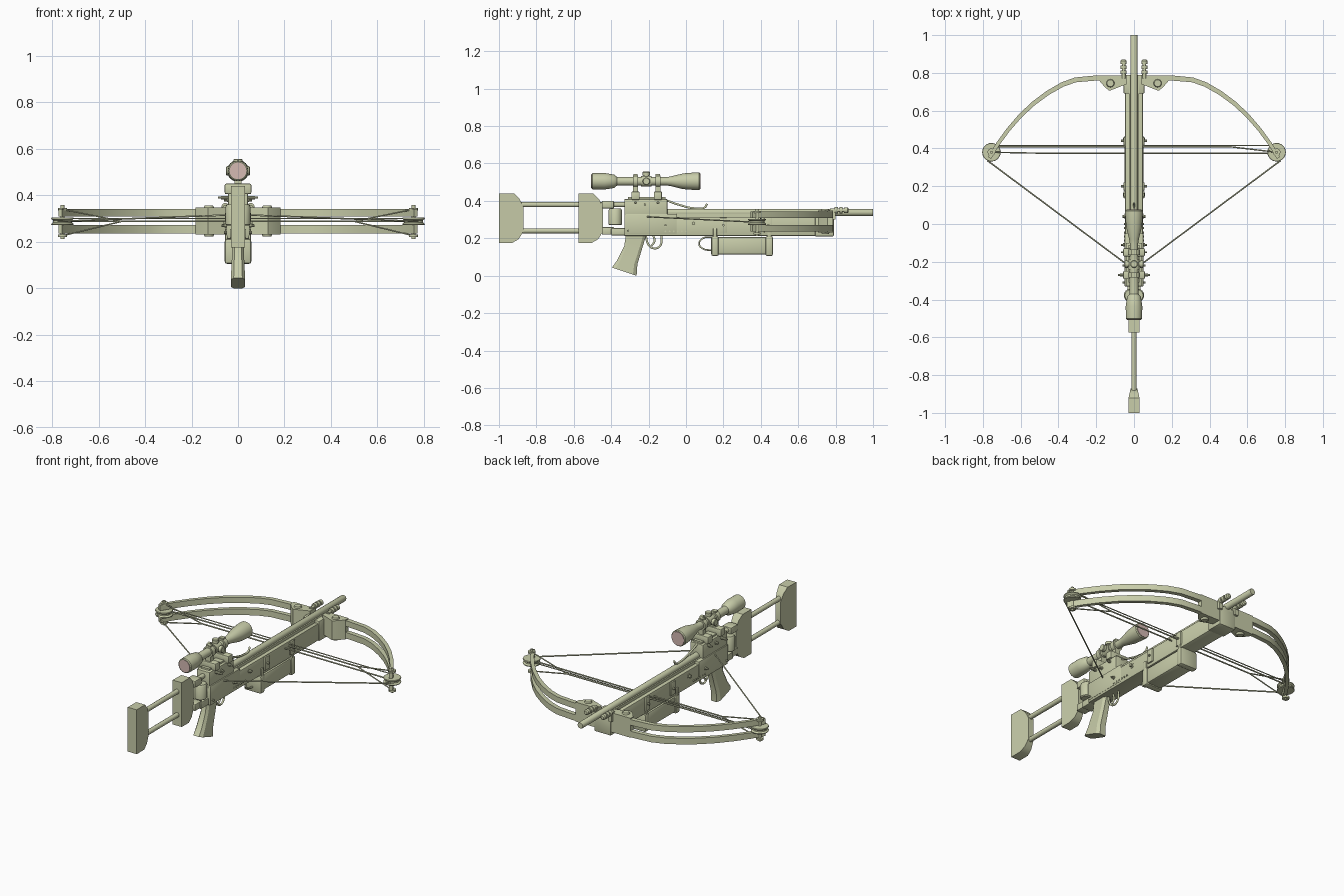
import bpy, bmesh, math
from mathutils import Vector

if "Cube" in bpy.data.objects:
    bpy.data.objects.remove(bpy.data.objects["Cube"])


def material(name, rgb):
    m = bpy.data.materials.new(name)
    m.diffuse_color = (*rgb, 1)
    m.use_nodes = True
    m.node_tree.nodes["Principled BSDF"].inputs["Base Color"].default_value = m.diffuse_color
    return m


OLIVE = material("pale olive", (0.58, 0.61, 0.40))
LENS = material("pink lens glass", (0.66, 0.49, 0.45))


def finish(name, bm, mat=OLIVE):
    bmesh.ops.recalc_face_normals(bm, faces=bm.faces[:])
    for f in bm.faces:
        f.smooth = True
    for e in bm.edges:
        e.smooth = len(e.link_faces) == 2 and e.calc_face_angle() < 0.55
    me = bpy.data.meshes.new(name)
    bm.to_mesh(me)
    bm.free()
    me.materials.append(mat)
    ob = bpy.data.objects.new(name, me)
    bpy.context.collection.objects.link(ob)
    return ob


def loft(name, rings, mat=OLIVE):
    """Skin a list of equal point rings and cap both ends."""
    bm = bmesh.new()
    vs = [[bm.verts.new(p) for p in r] for r in rings]
    n = len(vs[0])
    for a, b in zip(vs, vs[1:]):
        for i in range(n):
            j = (i + 1) % n
            bm.faces.new((a[i], a[j], b[j], b[i]))
    bm.faces.new(vs[0])
    bm.faces.new(vs[-1])
    return finish(name, bm, mat)


def box(name, x, y, z, bevel=0.0):
    bm = bmesh.new()
    bmesh.ops.create_cube(bm, size=1)
    for v in bm.verts:
        v.co = [(a + b) / 2 + c * (b - a) for c, (a, b) in zip(v.co, (x, y, z))]
    if bevel:
        bmesh.ops.bevel(bm, geom=bm.edges[:], offset=bevel, segments=2,
                        profile=0.5, affect='EDGES')
    return finish(name, bm)


def lathe(name, p, axis, prof, n=16, mat=OLIVE):
    """Turned shape: prof is (distance along axis, radius)."""
    p, axis = Vector(p), Vector(axis).normalized()
    u = axis.orthogonal().normalized()
    w = axis.cross(u)
    ang = [2 * math.pi * i / n for i in range(n)]
    return loft(name, [[p + axis * d + (u * math.cos(a) + w * math.sin(a)) * r
                        for a in ang] for d, r in prof], mat)


def rod(name, a, b, r, n=12, mat=OLIVE):
    d = Vector(b) - Vector(a)
    return lathe(name, a, d, [(0, r), (d.length, r)], n, mat)


def wire(name, pts, r, smooth=True):
    cu = bpy.data.curves.new(name, 'CURVE')
    cu.dimensions = '3D'
    cu.bevel_depth, cu.bevel_resolution, cu.resolution_u = r, 1, 5
    cu.use_fill_caps = True
    sp = cu.splines.new('BEZIER' if smooth else 'POLY')
    pp = sp.bezier_points if smooth else sp.points
    pp.add(len(pts) - 1)
    for q, co in zip(pp, pts):
        q.co = co if smooth else (*co, 1)
        if smooth:
            q.handle_left_type = q.handle_right_type = 'AUTO'
    cu.materials.append(OLIVE)
    ob = bpy.data.objects.new(name, cu)
    bpy.context.collection.objects.link(ob)


# stock: butt plate, cheek block and the two sliding rods
PAD = [(0, .175), (.07, .175), (.105, .195), (.13, .235), (.13, .37),
       (.11, .41), (.08, .44), (0, .44)]
for name, y0 in (("butt_plate", -1.0), ("cheek_block", -.575)):
    loft(name, [[(s * (.03 if d < .08 else .03 - (d - .075) * .22), y0 + d, z)
                 for d, z in PAD] for s in (-1, 1)])
for name, z in (("upper_stock_rod", .38), ("lower_stock_rod", .24)):
    rod(name, (0, -.9, z), (0, -.32, z), .014)
    box(name + "_clamp", (-.03, .03), (-.45, -.385), (z - .02, z + .02), .005)
for s in (-1, 1):
    lathe("rear_knob", (s * .018, -.378, .27), (0, 0, 1),
          [(0, .03), (.005, .036), (.08, .036), (.09, .03)])
box("rear_lower_lug", (-.035, .035), (-.4, -.3), (.215, .255), .005)

# body, receiver and barrel
box("body", (-.048, .048), (-.33, .78), (.212, .315), .006)
box("receiver", (-.043, .043), (-.33, -.1), (.31, .41), .005)
box("receiver_side_plate", (-.05, .05), (-.33, -.05), (.225, .33), .004)
box("rail", (-.026, .026), (-.12, .79), (.31, .332))
lathe("barrel", (0, -.12, .338), (0, 1, 0),
      [(0, .019), (1.115, .019), (1.12, .017)])

# pistol grip, trigger and guard
loft("pistol_grip", [[(sx * w, y + sy * d, z + sy * dz)
                      for sx, sy in ((-1, -.7), (-.6, -1), (.6, -1), (1, -.7),
                                     (1, .7), (.6, 1), (-.6, 1), (-1, .7))]
                     for y, z, d, w, dz in ((-.265, .225, .055, .026, 0),
                                            (-.28, .16, .05, .025, 0),
                                            (-.315, .07, .055, .029, -.01),
                                            (-.33, .022, .066, .031, -.022))])
wire("trigger_guard", [(0, -.215, .215), (0, -.2, .165), (0, -.17, .146),
                       (0, -.138, .16), (0, -.13, .215)], .006)
wire("trigger", [(0, -.175, .215), (0, -.168, .185), (0, -.185, .16)], .006)

# cocking hook in front of the trigger and the hanging cable
wire("cocking_hook", [(0, .14, .205), (0, .09, .2), (0, .07, .17),
                      (0, .09, .145), (0, .14, .135)], .005)
wire("spring_lever", [(0, -.11, .405), (0, -.04, .38), (0, .05, .36),
                      (0, .1, .365), (0, .112, .385)], .006)

# foregrip box with end bands and straps
box("foregrip_box", (-.05, .05), (.14, .46), (.113, .208), .012)
for y in (.135, .425):
    box("foregrip_band", (-.057, .057), (y, y + .04), (.105, .212), .01)
    box("foregrip_strap", (-.055, .055), (y + .01, y + .03), (.2, .255), .003)

# scope, turned on its long axis, with a lens at each end
SZ = .505
lathe("scope_tube", (0, -.505, SZ), (0, 1, 0),
      [(0, .038), (.004, .043), (.07, .044), (.12, .036), (.135, .024),
       (.4, .022), (.425, .026), (.49, .042), (.555, .047), (.575, .047),
       (.58, .043)], 24)
rod("rear_lens", (0, -.508, SZ), (0, -.5, SZ), .036, 24, LENS)
rod("front_lens", (0, .07, SZ), (0, .078, SZ), .041, 24, LENS)
rod("scope_turret_ring", (0, -.24, SZ), (0, -.185, SZ), .029, 20)
for d in ((0, 0, 1), (1, 0, 0), (-1, 0, 0)):
    lathe("scope_turret", (0, -.212, SZ), d,
          [(0, .014), (.032, .014), (.032, .02), (.048, .02), (.051, .017)])
for y in (-.27, -.15):
    box("scope_mount_base", (-.057, .057), (y - .022, y + .022), (.405, .45), .006)
    box("scope_mount_stem", (-.016, .016), (y - .014, y + .014), (.44, .49))
    rod("scope_ring", (0, y - .014, SZ), (0, y + .014, SZ), .032, 20)
    box("scope_ring_cap", (-.014, .014), (y - .012, y + .012), (.53, .543))
box("scope_rail", (-.028, .028), (-.31, -.11), (.405, .42))

# screws through the body: (y, z, half length, radius)
for y, z, h, r in ((-.27, .39, .085, .008), (-.22, .38, .06, .01),
                   (-.15, .39, .07, .008), (-.31, .24, .06, .01),
                   (-.11, .27, .07, .009), (.04, .28, .062, .015),
                   (.2, .27, .068, .011), (.44, .27, .068, .011)):
    rod("cross_screw", (-h, y, z), (h, y, z), r * .6, 10)
    for s in (-1, 1):
        rod("screw_head", (s * .04, y, z), (s * (h - .012), y, z), r, 10)
for i in range(6):
    y = -.11 + i * .022
    rod("body_rivet", (-.053, y, .237), (.053, y, .237), .005, 8)
for y in (.19, .43):
    box("side_bracket", (-.056, .056), (y - .012, y + .03), (.23, .31), .003)

# riser holding the limbs
box("riser", (-.055, .055), (.69, .79), (.21, .33), .006)

LIMB = [(.07, .765), (.2, .773), (.31, .763), (.38, .738), (.455, .695),
        (.53, .64), (.6, .575), (.665, .5), (.72, .425), (.765, .35)]
POCKET = [(.04, .785), (.182, .785), (.182, .757), (.155, .725), (.13, .705),
          (.04, .74)]
CX, CY, CZ = .755, .38, .288

for s in (-1, 1):
    side = "right" if s > 0 else "left"
    # limb pocket and its clamp bolts
    loft(side + "_limb_pocket", [[(s * x, y, z) for x, y in POCKET]
                                 for z in (.232, .348)])
    lathe(side + "_pocket_bolt", (s * .125, .745, .222), (0, 0, 1),
          [(0, .018), (.008, .022), (.125, .022), (.134, .018)])

    # split limb: an upper and a lower blade
    for part, z0, z1 in (("upper", .308, .342), ("lower", .236, .272)):
        rings = []
        for i, (x, y) in enumerate(LIMB):
            a = Vector(LIMB[max(i - 1, 0)])
            b = Vector(LIMB[min(i + 1, len(LIMB) - 1)])
            t = (b - a).normalized()
            n = Vector((-t.y, t.x)) * (.014 - .0005 * i)
            rings.append([(s * (x + k * n.x), y + k * n.y, z)
                          for k, z in ((-1, z0), (1, z0), (1, z1), (-1, z1))])
        loft(f"{side}_{part}_limb", rings)

    # grooved cam wheel, axle and end nuts
    lathe(side + "_cam_wheel", (s * CX, CY, CZ - .016), (0, 0, 1),
          [(0, .036), (0, .047), (.005, .049), (.012, .04), (.02, .04),
           (.027, .049), (.032, .047), (.032, .036)], 24)
    rod(side + "_axle", (s * CX, CY, .212), (s * CX, CY, .358), .008)
    for z in (.226, .34):
        rod(side + "_axle_nut", (s * CX, CY, z - .006), (s * CX, CY, z + .006), .02)

    # power cable from the far wheel, splitting into a yoke at this axle
    y = .41 if s > 0 else .375
    split = (s * .5, y, CZ)
    wire(side + "_cable", [(-s * CX, y, CZ), split], .004, False)
    for z in (.226, .34):
        wire(side + "_cable_yoke", [split, (s * CX, CY, z)], .0035, False)
    wire(side + "_cable_return", [(-s * CX, .415, CZ + .012),
                                  (s * CX, .415, CZ + .012)], .003, False)
    # drawn string running back to the latch
    wire(side + "_bowstring", [(s * .775, .335, CZ), (s * .05, -.205, .315),
                               (0, -.215, .335)], .004, False)

    # ribbed dampers beside the barrel
    lathe(side + "_damper", (s * .055, .77, .35), (0, 1, 0),
          [(0, .009), (.025, .009), (.025, .017), (.043, .017), (.043, .009),
           (.05, .009), (.05, .017), (.068, .017), (.068, .009), (.076, .009),
           (.076, .016), (.094, .016), (.1, .01)], 12)
    box(side + "_damper_foot", (s * .055 - .012, s * .055 + .012),
        (.765, .8), (.3, .352))
